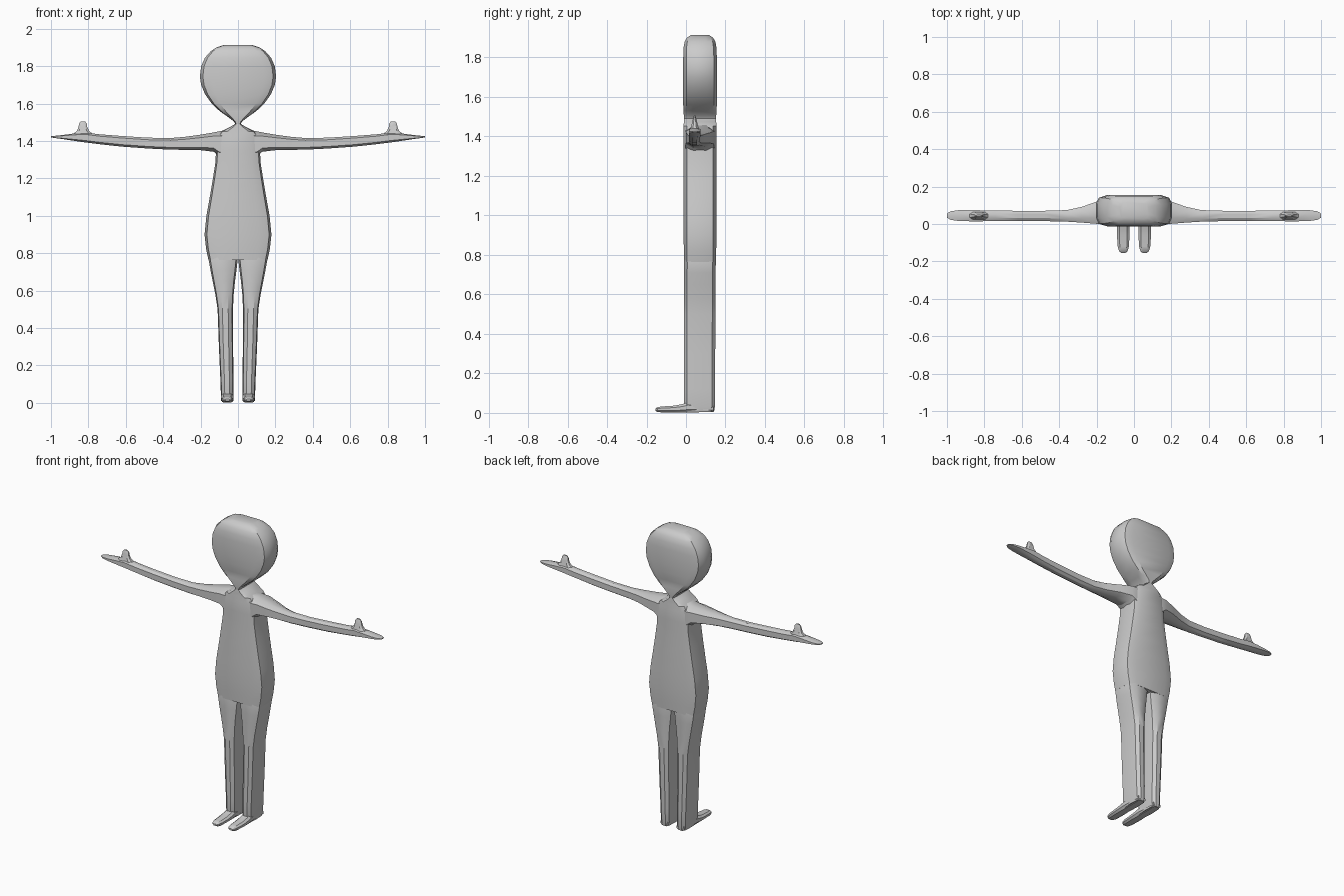
import bpy, bmesh, math

grey = bpy.data.materials.new("plain_grey")
grey.diffuse_color = (0.6, 0.6, 0.6, 1)

# Quarter cross-sections as fractions of half width and half depth
HEAD = [(1, .42), (.92, .82), (.68, 1)]
BODY = [(1, 0), (.93, .8), (.62, 1)]
LEG = [(1, 0), (.88, .8), (.38, 1)]
LIMB = [(1, .4), (.62, .92)]

# How (along, u, v) maps to (x, y, z) for each loft direction
PLACE = {'x': lambda t, u, v: (t, v, u),
         'y': lambda t, u, v: (u, t, v),
         'z': lambda t, u, v: (u, v, t)}


def section(quarter):
    """Mirror a quarter outline into a closed loop."""
    half = quarter + [(-u, v) for u, v in reversed(quarter)]
    loop = half + [(-u, -v) for u, v in half]
    return list(dict.fromkeys((u + 0.0, v + 0.0) for u, v in loop))


def loft(name, axis, rings, quarter, side=1):
    """Skin rings of (along, u_min, u_max, v_min, v_max)."""
    outline = section(quarter)
    n = len(outline)
    bm = bmesh.new()
    loops = []
    for t, u0, u1, v0, v1 in rings:
        loop = []
        for a, b in outline:
            x, y, z = PLACE[axis](t, (u0 + u1) / 2 + a * (u1 - u0) / 2,
                                  (v0 + v1) / 2 + b * (v1 - v0) / 2)
            loop.append(bm.verts.new((x * side, y, z)))
        loops.append(loop)
    for p, q in zip(loops, loops[1:]):
        for i in range(n):
            j = (i + 1) % n
            bm.faces.new((p[i], p[j], q[j], q[i]))
    bm.faces.new(loops[0])
    bm.faces.new(loops[-1])
    bmesh.ops.recalc_face_normals(bm, faces=bm.faces)
    mesh = bpy.data.meshes.new(name)
    bm.to_mesh(mesh)
    bm.free()
    mesh.materials.append(grey)
    ob = bpy.data.objects.new(name, mesh)
    bpy.context.collection.objects.link(ob)
    bpy.ops.object.select_all(action='DESELECT')
    ob.select_set(True)
    bpy.context.view_layer.objects.active = ob
    bpy.ops.object.shade_smooth_by_angle(angle=math.radians(32))


def centred(profile):
    """Rings symmetric in x from (z, half width, half depth)."""
    return [(z, -w, w, .071 - d, .071 + d) for z, w, d in profile]


# Head: flattened egg narrowing to the neck
loft("head", 'z', centred([
    (1.49, .014, .08), (1.505, .022, .082), (1.53, .055, .084),
    (1.56, .098, .085), (1.60, .14, .085), (1.65, .176, .085),
    (1.70, .197, .085), (1.745, .204, .085), (1.80, .197, .085),
    (1.845, .177, .084), (1.88, .146, .078), (1.90, .116, .066),
    (1.914, .075, .045)]), HEAD)

# Torso: neck, narrow chest and wide hips
loft("torso", 'z', centred([
    (.765, .158, .081), (.82, .17, .082), (.90, .179, .083),
    (1.0, .169, .083), (1.1, .151, .083), (1.2, .134, .083),
    (1.29, .12, .083), (1.35, .118, .083), (1.42, .112, .083),
    (1.452, .09, .083), (1.475, .042, .082), (1.492, .014, .08)]), BODY)

for label, s in (("left", 1), ("right", -1)):
    # Arm and hand: deep at the shoulder, thin toward the fingertips
    loft(label + "_arm", 'x', [
        (.03, 1.31, 1.468, -.008, .15), (.10, 1.315, 1.452, -.01, .15),
        (.13, 1.343, 1.446, -.008, .146), (.20, 1.351, 1.434, -.004, .125),
        (.28, 1.353, 1.423, .004, .095), (.36, 1.354, 1.416, .01, .077),
        (.48, 1.360, 1.418, .013, .073), (.62, 1.370, 1.427, .013, .073),
        (.74, 1.383, 1.436, .013, .074), (.82, 1.393, 1.446, .012, .076),
        (.88, 1.402, 1.440, .012, .077), (.94, 1.411, 1.432, .014, .076),
        (.98, 1.416, 1.428, .02, .07), (1.0, 1.420, 1.426, .033, .057)],
        LIMB, s)

    # Thumb pointing up
    loft(label + "_thumb", 'z', [
        (1.42, .755, .90, .018, .07), (1.441, .78, .878, .022, .066),
        (1.455, .797, .861, .026, .062), (1.475, .806, .853, .031, .057),
        (1.493, .808, .85, .035, .052), (1.505, .818, .841, .039, .048)],
        LIMB, s)

    # Leg: tapering from the hip to the ankle
    loft(label + "_leg", 'z', [
        (.80, .004, .15, -.006, .148), (.765, .002, .157, -.009, .151),
        (.71, .008, .147, -.01, .15), (.65, .016, .135, -.01, .15),
        (.58, .023, .121, -.01, .149), (.50, .027, .109, -.01, .149),
        (.30, .026, .102, -.01, .148), (.12, .024, .094, -.01, .147),
        (.03, .024, .091, -.01, .146), (.006, .029, .086, -.006, .142)],
        LEG, s)

    # Foot: long flat toe reaching forward
    loft(label + "_foot", 'y', [
        (-.155, .046, .068, .010, .022), (-.145, .034, .08, .004, .03),
        (-.12, .027, .087, .001, .034), (-.06, .024, .091, .001, .038),
        (-.02, .024, .091, .0, .046), (.01, .025, .09, .0, .056),
        (.138, .03, .085, .003, .04)], LIMB, s)
